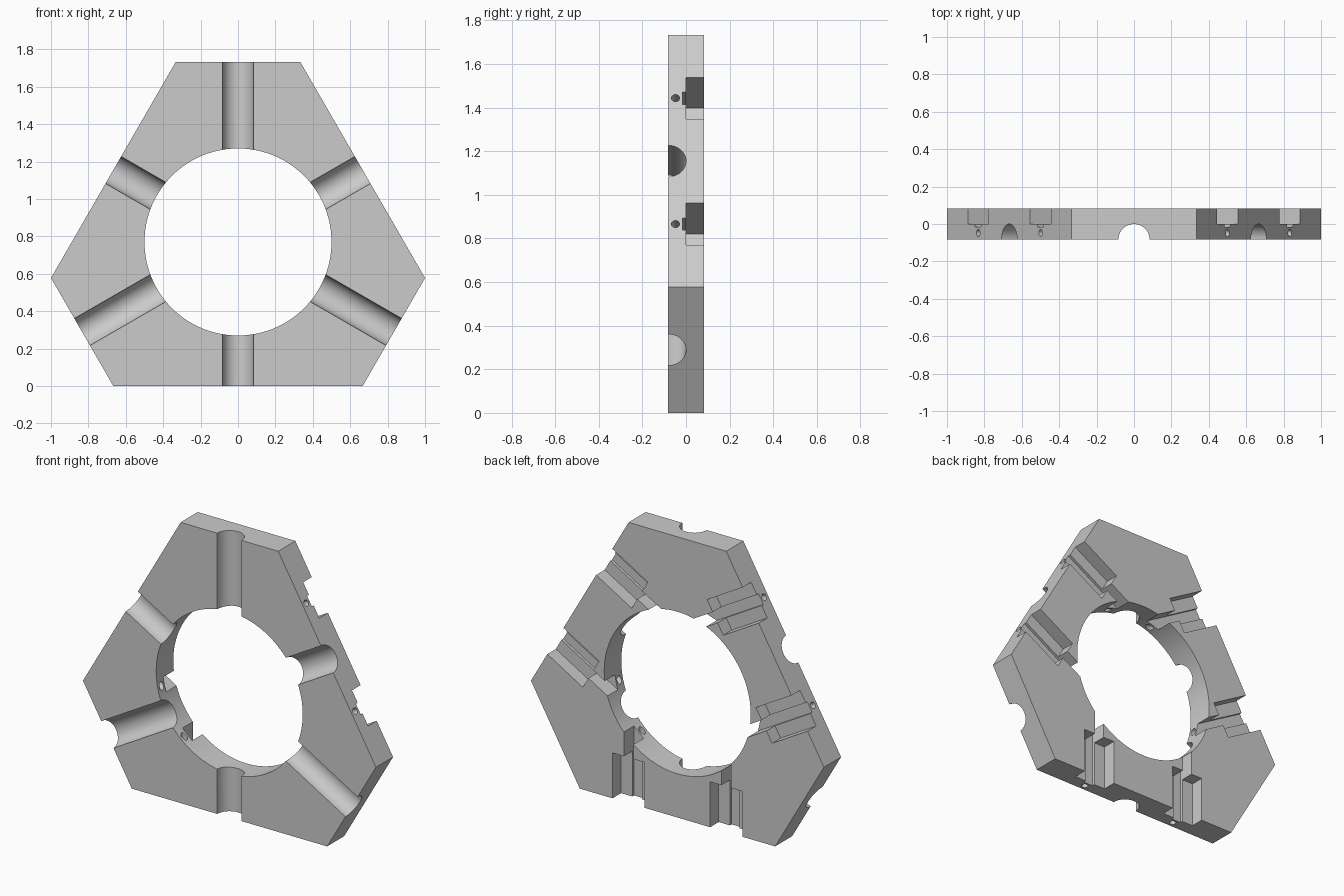
import bpy
import bmesh
from math import radians, sqrt
from mathutils import Matrix, Vector

cube = bpy.data.objects.get("Cube")
if cube:
    bpy.data.objects.remove(cube, do_unlink=True)

HALF = 1 / 12                  # half thickness, also the groove radius
INNER = 4 / (3 * sqrt(3))      # distance from centre to the long sides
CENTRE = Matrix.Translation((0, 0, INNER))
LONG_SIDES = (60, 180, 300)
ALL_SIDES = range(0, 360, 60)

grey = bpy.data.materials.new("light grey")
grey.use_nodes = True
colour = (0.6, 0.6, 0.6, 1)
grey.diffuse_color = colour
grey.node_tree.nodes["Principled BSDF"].inputs["Base Color"].default_value = colour


def spin(angle):
    """Turn local z into the outward direction of one side."""
    return CENTRE @ Matrix.Rotation(radians(angle), 4, "Y")


def add_box(bm, frame, x, y, z):
    """Box between the given pairs of limits."""
    lows, highs = Vector((x[0], y[0], z[0])), Vector((x[1], y[1], z[1]))
    place = Matrix.Translation((lows + highs) / 2) @ Matrix.Diagonal((*(highs - lows), 1))
    bmesh.ops.create_cube(bm, size=1, matrix=frame @ place)


def add_rod(bm, frame, x, y, z, radius, sides):
    """Cylinder along local z."""
    place = Matrix.Translation((x, y, sum(z) / 2))
    bmesh.ops.create_cone(bm, cap_ends=True, segments=sides, radius1=radius,
                          radius2=radius, depth=z[1] - z[0], matrix=frame @ place)


def make_object(name, bm):
    bmesh.ops.recalc_face_normals(bm, faces=bm.faces)
    mesh = bpy.data.meshes.new(name)
    bm.to_mesh(mesh)
    bm.free()
    mesh.materials.append(grey)
    obj = bpy.data.objects.new(name, mesh)
    bpy.context.collection.objects.link(obj)
    return obj


# Six-sided plate with alternating long and short sides
bm = bmesh.new()
right = [(2 / 3, 0), (1, 1 / sqrt(3)), (1 / 3, sqrt(3))]
outline = right + [(-x, z) for x, z in reversed(right)]
face = bm.faces.new([bm.verts.new((x, -HALF, z)) for x, z in outline])
pushed = bmesh.ops.extrude_face_region(bm, geom=[face])["geom"]
bmesh.ops.translate(bm, vec=(0, 2 * HALF, 0),
                    verts=[v for v in pushed if isinstance(v, bmesh.types.BMVert)])
plate = make_object("ring_plate", bm)

cutters = []

# Large central opening
bm = bmesh.new()
add_rod(bm, CENTRE @ Matrix.Rotation(radians(90), 4, "X"), 0, 0, (-0.3, 0.3), 0.5, 128)
cutters.append(make_object("centre_cutter", bm))

# Half-round radial grooves on the front
bm = bmesh.new()
for angle in ALL_SIDES:
    add_rod(bm, spin(angle), 0, -HALF, (0.4, 1.1), HALF, 64)
cutters.append(make_object("groove_cutter", bm))

# Wide pockets, narrow keyways and pin holes, two per long side
pockets, keyways, pins = bmesh.new(), bmesh.new(), bmesh.new()
for angle in LONG_SIDES:
    for x in (-1 / 3, 1 / 3):
        frame = spin(angle)
        add_box(pockets, frame, (x - 0.11, x + 0.11), (0, 0.2), (INNER - 0.28, 0.9))
        add_box(keyways, frame, (x - 0.033, x + 0.033), (-0.017, 0.21), (0.3, 0.91))
        add_rod(pins, frame, x, -0.048, (0.3, 0.92), 0.019, 24)
cutters.append(make_object("pocket_cutter", pockets))
cutters.append(make_object("keyway_cutter", keyways))
cutters.append(make_object("pin_hole_cutter", pins))

# Cut everything out of the plate
for cutter in cutters:
    cutter.hide_render = True
    cut = plate.modifiers.new(cutter.name, "BOOLEAN")
    cut.operation = "DIFFERENCE"
    cut.solver = "EXACT"
    cut.object = cutter

graph = bpy.context.evaluated_depsgraph_get()
plate_mesh = bpy.data.meshes.new_from_object(plate.evaluated_get(graph))
plate.modifiers.clear()
plate.data = plate_mesh
plate_mesh.materials.clear()
plate_mesh.materials.append(grey)
for polygon in plate_mesh.polygons:
    polygon.material_index = 0
for cutter in cutters:
    bpy.data.objects.remove(cutter, do_unlink=True)

# Smooth round walls, sharp edges
for obj in bpy.context.selected_objects:
    obj.select_set(False)
plate.select_set(True)
bpy.context.view_layer.objects.active = plate
bpy.ops.object.shade_smooth_by_angle(angle=radians(30))
